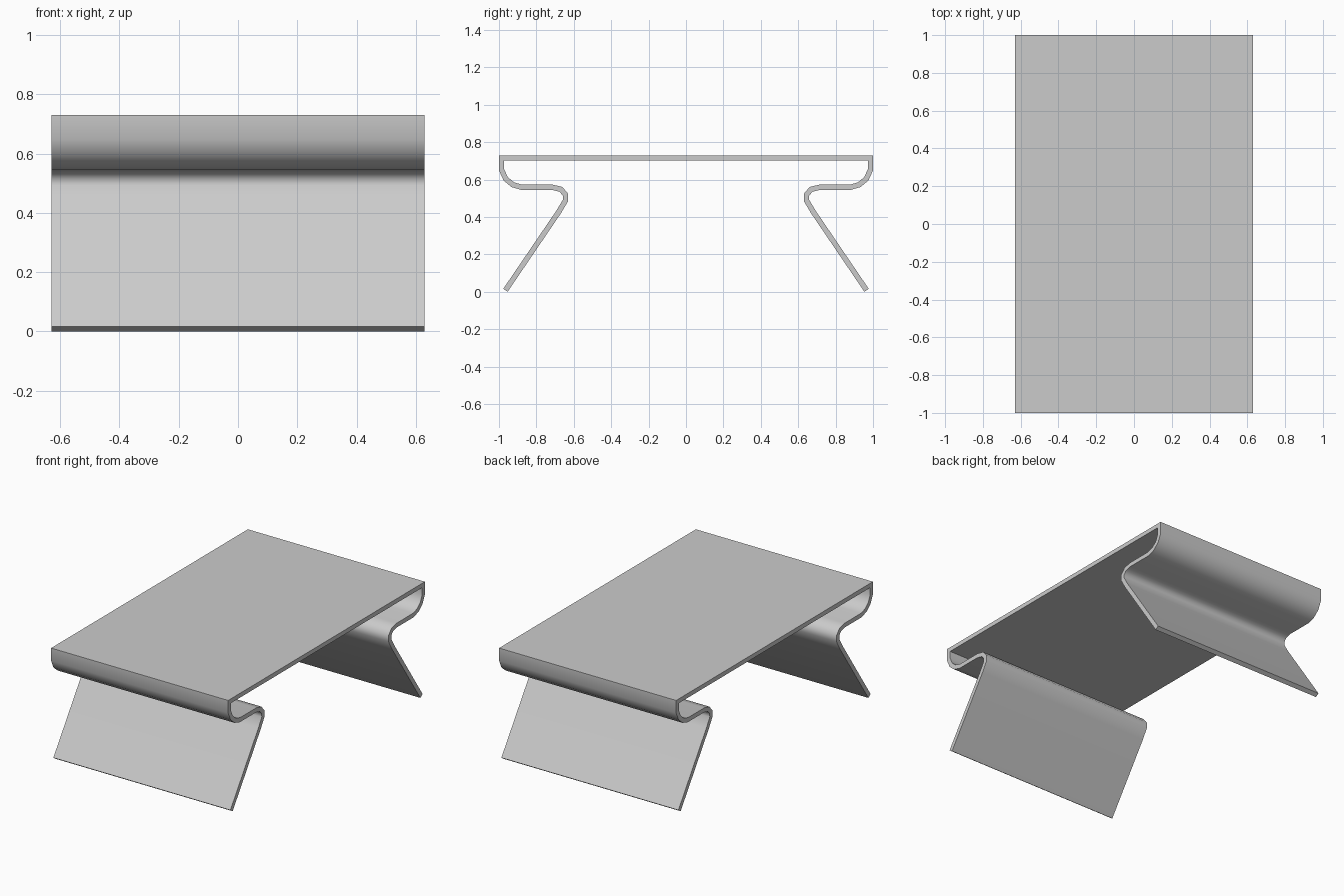
import bpy, bmesh, math
from mathutils import Vector

if "Cube" in bpy.data.objects:
    bpy.data.objects.remove(bpy.data.objects["Cube"])

HALF_WIDTH = 0.63
THICK = 0.028

# Centre line of one bent side (y, z), from foot to top corner
side = [(-0.9655, 0.008), (-0.680, 0.428), (-0.653, 0.472), (-0.644, 0.489),
        (-0.645, 0.520), (-0.669, 0.548), (-0.715, 0.559), (-0.880, 0.559),
        (-0.927, 0.573), (-0.964, 0.604), (-0.986, 0.652), (-0.986, 0.716)]
side = [p for i, p in enumerate(side) if i != 2]
path = [Vector(p) for p in side] + [Vector((-y, z)) for y, z in reversed(side)]


def offset(points, dist):
    """Offset an open polyline sideways with mitred corners."""
    out = []
    for i, p in enumerate(points):
        dirs = []
        if i > 0:
            dirs.append((p - points[i - 1]).normalized())
        if i < len(points) - 1:
            dirs.append((points[i + 1] - p).normalized())
        normals = [Vector((-d.y, d.x)) for d in dirs]
        n = sum(normals, Vector((0, 0))).normalized()
        out.append(p + n * dist / n.dot(normals[0]))
    return out


# Sheet cross-section as a strip of quads, extruded across the width
bm = bmesh.new()
rows = [[bm.verts.new((-HALF_WIDTH, p.x, p.y)) for p in offset(path, d)]
        for d in (-THICK / 2, THICK / 2)]
for i in range(len(path) - 1):
    bm.faces.new((rows[0][i], rows[0][i + 1], rows[1][i + 1], rows[1][i]))
ext = bmesh.ops.extrude_face_region(bm, geom=bm.faces[:], use_keep_orig=True)
moved = [g for g in ext["geom"] if isinstance(g, bmesh.types.BMVert)]
bmesh.ops.translate(bm, vec=(2 * HALF_WIDTH, 0, 0), verts=moved)
bmesh.ops.recalc_face_normals(bm, faces=bm.faces[:])

mesh = bpy.data.meshes.new("bent_sheet_table")
bm.to_mesh(mesh)
bm.free()
table = bpy.data.objects.new("bent_sheet_table", mesh)
bpy.context.collection.objects.link(table)

# Smooth bends, crisp sheet edges
bpy.context.view_layer.objects.active = table
table.select_set(True)
bpy.ops.object.shade_smooth_by_angle(angle=math.radians(45))
